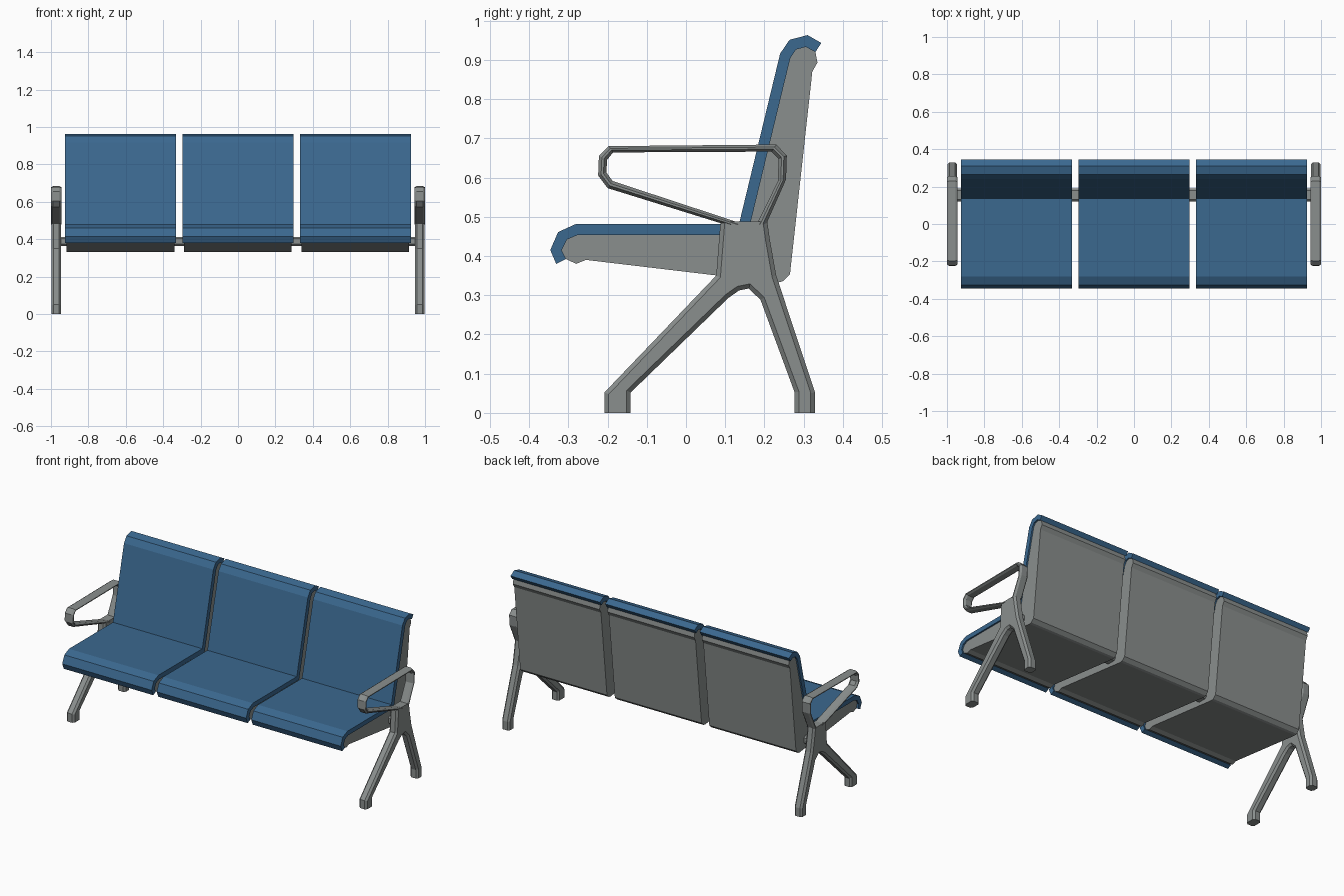
import bpy, bmesh

if "Cube" in bpy.data.objects:
    bpy.data.objects.remove(bpy.data.objects["Cube"])

def material(name, rgb):
    m = bpy.data.materials.new(name)
    m.diffuse_color = (*rgb, 1)
    m.use_nodes = True
    m.node_tree.nodes["Principled BSDF"].inputs["Base Color"].default_value = m.diffuse_color
    return m

BLUE = material("blue_upholstery", (0.043, 0.138, 0.275))
GREY = material("grey_metal", (0.255, 0.275, 0.270))

def finish(bm, name, mat):
    bmesh.ops.recalc_face_normals(bm, faces=bm.faces[:])
    me = bpy.data.meshes.new(name)
    bm.to_mesh(me)
    bm.free()
    me.materials.append(mat)
    ob = bpy.data.objects.new(name, me)
    bpy.context.collection.objects.link(ob)
    return ob

def extrude(name, profile, x0, x1, mat, chamfer=0, keep=lambda a, b: True):
    """Extrude a (y, z) outline along x, optionally chamfering the rim edges."""
    bm = bmesh.new()
    a = [bm.verts.new((x0, y, z)) for y, z in profile]
    b = [bm.verts.new((x1, y, z)) for y, z in profile]
    bm.faces.new(a)
    bm.faces.new(b[::-1])
    n = len(a)
    for i in range(n):
        j = (i + 1) % n
        bm.faces.new((a[i], b[i], b[j], a[j]))
    bmesh.ops.recalc_face_normals(bm, faces=bm.faces[:])
    if chamfer:
        rim = [e for e in bm.edges
               if abs(e.verts[0].co.x - e.verts[1].co.x) < 1e-6
               and keep(e.verts[0].co, e.verts[1].co)]
        bmesh.ops.bevel(bm, geom=rim, offset=chamfer, offset_type='OFFSET',
                        segments=1, profile=0.5, affect='EDGES', clamp_overlap=True)
    return finish(bm, name, mat)

def arm_loop(name, pairs, x0, x1):
    """Sweep a chamfered bar between an outer and an inner outline."""
    bm = bmesh.new()
    c = 0.011
    section = [(x0 + c, 0), (x1 - c, 0), (x1, 0.36), (x1, 0.64),
               (x1 - c, 1), (x0 + c, 1), (x0, 0.64), (x0, 0.36)]
    rings = [[bm.verts.new((x, o[0] + (i[0] - o[0]) * t, o[1] + (i[1] - o[1]) * t))
              for x, t in section] for o, i in pairs]
    for r, s in zip(rings, rings[1:]):
        for k in range(8):
            m = (k + 1) % 8
            bm.faces.new((r[k], r[m], s[m], s[k]))
    bm.faces.new(rings[0])
    bm.faces.new(rings[-1][::-1])
    return finish(bm, name, GREY)

# Upholstered pad (outer side then inner side) and the shell that carries it
pad_inner = [(0.330, 0.920), (0.305, 0.933), (0.280, 0.926), (0.266, 0.905), (0.157, 0.454),
             (-0.275, 0.454), (-0.303, 0.442), (-0.317, 0.415), (-0.306, 0.392)]
pad = [(-0.331, 0.380), (-0.346, 0.415), (-0.326, 0.461), (-0.282, 0.481), (0.135, 0.481),
       (0.240, 0.916), (0.264, 0.951), (0.310, 0.963), (0.345, 0.943)] + pad_inner
shell = pad_inner + [(-0.280, 0.380), (-0.255, 0.390), (0.232, 0.332), (0.246, 0.335),
                     (0.265, 0.353), (0.322, 0.870), (0.335, 0.893)]
for label, cx in (("left", -0.6285), ("middle", -0.001), ("right", 0.6275)):
    extrude(label + "_seat_pad", pad, cx - 0.297, cx + 0.297, BLUE)
    extrude(label + "_seat_shell", shell, cx - 0.288, cx + 0.288, GREY)

# Cross beam joining the seats
beam = [(0.12, 0.375), (0.13, 0.365), (0.18, 0.365), (0.19, 0.375),
        (0.19, 0.403), (0.18, 0.413), (0.13, 0.413), (0.12, 0.403)]
extrude("cross_beam", beam, -0.96, 0.96, GREY)

# End frames: forked legs with hub, and the armrest loop
TOP = 0.488
legs = [(-0.208, 0), (-0.208, 0.052), (0.077, 0.350), (0.088, TOP), (0.207, TOP),
        (0.214, 0.44), (0.230, 0.350), (0.329, 0.052), (0.329, 0), (0.277, 0),
        (0.277, 0.052), (0.190, 0.288), (0.160, 0.317), (0.135, 0.312),
        (0.108, 0.293), (-0.141, 0.052), (-0.141, 0)]
arm = [((0.100, 0.480), (0.150, 0.480)), ((-0.200, 0.573), (-0.187, 0.591)),
       ((-0.224, 0.605), (-0.203, 0.613)), ((-0.222, 0.655), (-0.201, 0.645)),
       ((-0.197, 0.680), (-0.186, 0.664)), ((0.230, 0.684), (0.218, 0.666)),
       ((0.257, 0.656), (0.236, 0.648)), ((0.255, 0.595), (0.234, 0.590)),
       ((0.204, 0.480), (0.180, 0.480))]

def rim_ok(a, b):  # leave foot soles and the hub top square
    return not (a.z < 0.001 and b.z < 0.001) and not (a.z > TOP - 0.001 and b.z > TOP - 0.001)

for label, s in (("left", -1), ("right", 1)):
    x0, x1 = sorted((s * 0.946, s * 0.998))
    extrude(label + "_legs", legs, x0, x1, GREY, 0.011, rim_ok)
    x0, x1 = sorted((s * 0.944, s * 1.0))
    arm_loop(label + "_armrest", arm, x0, x1)
